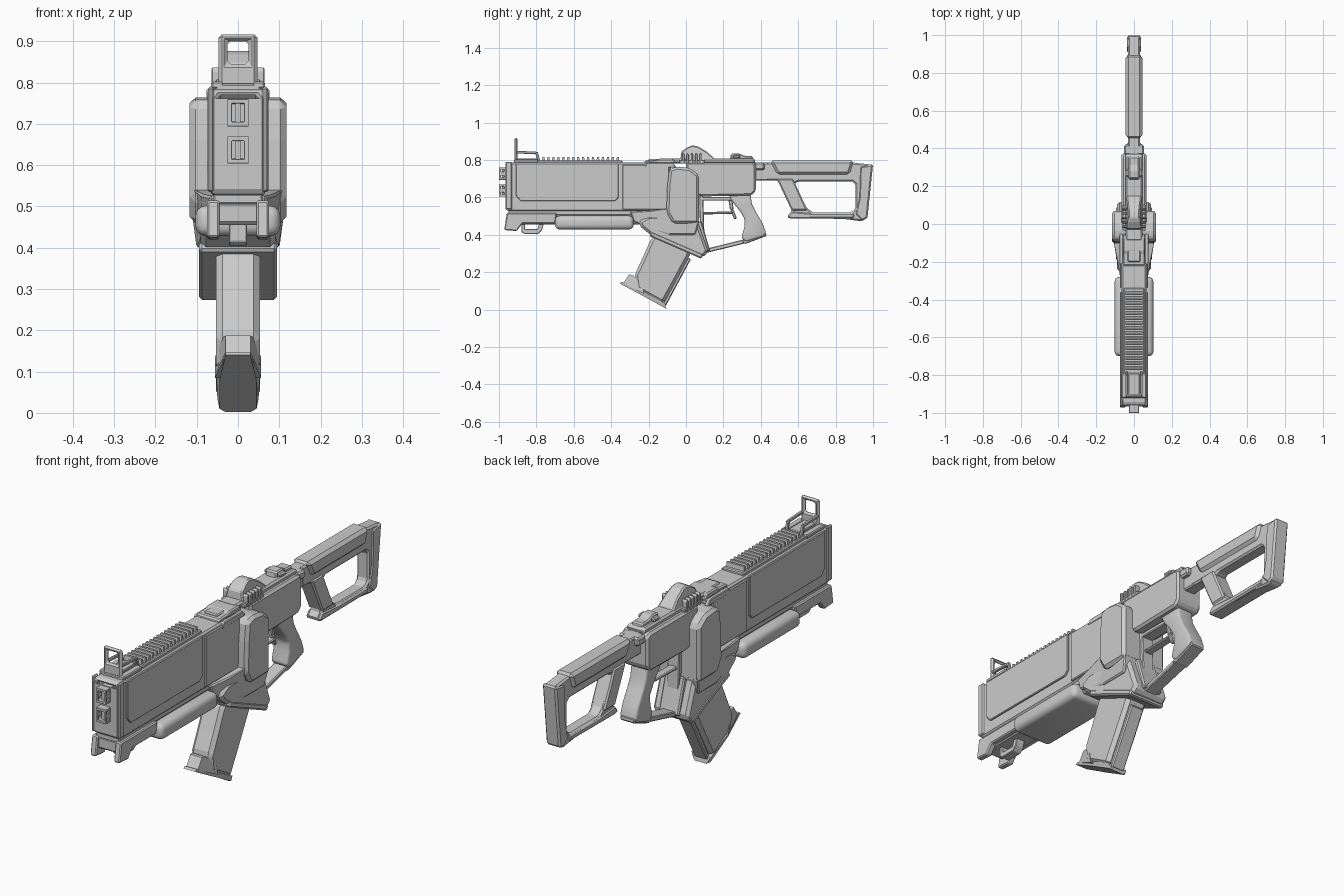
import bpy, bmesh, math
from mathutils import Vector


def finish(ob, bevel=0.0, seg=1, smooth=False):
    """Bake a bevel into the mesh and set the shading."""
    bpy.ops.object.select_all(action='DESELECT')
    bpy.context.view_layer.objects.active = ob
    ob.select_set(True)
    if bevel:
        m = ob.modifiers.new("bevel", 'BEVEL')
        m.width, m.segments = bevel, seg
        m.limit_method, m.angle_limit = 'ANGLE', math.radians(25)
        bpy.ops.object.modifier_apply(modifier=m.name)
    if smooth:
        bpy.ops.object.shade_smooth_by_angle(angle=math.radians(40))
    return ob


def prism(name, pts, w, bevel=0.0, seg=1, smooth=False, x=0.0, cuts=()):
    """Side profile (y, z[, half width]) extruded across x; cuts are removed."""
    bm = bmesh.new()
    sides = []
    for s in (-1, 1):
        sides.append([bm.verts.new((x + s * (p[2] if len(p) > 2 else w), p[0], p[1])) for p in pts])
    a, b = sides
    bm.faces.new(a)
    bm.faces.new(b[::-1])
    n = len(pts)
    for i in range(n):
        bm.faces.new((a[i], b[i], b[(i + 1) % n], a[(i + 1) % n]))
    bmesh.ops.recalc_face_normals(bm, faces=bm.faces)
    me = bpy.data.meshes.new(name)
    bm.to_mesh(me)
    bm.free()
    ob = bpy.data.objects.new(name, me)
    bpy.context.collection.objects.link(ob)
    for c in cuts:
        bpy.context.view_layer.objects.active = ob
        m = ob.modifiers.new("cut", 'BOOLEAN')
        m.operation, m.object, m.solver = 'DIFFERENCE', c, 'EXACT'
        bpy.ops.object.modifier_apply(modifier=m.name)
        bpy.data.objects.remove(c)
    return finish(ob, bevel, seg, smooth)


def box(name, x0, x1, y0, y1, z0, z1, bevel=0.0, **kw):
    return prism(name, [(y0, z0), (y1, z0), (y1, z1), (y0, z1)], abs(x1 - x0) / 2, bevel,
                 x=(x0 + x1) / 2, **kw)


def bar(name, p, q, t, w, bevel=0.004, x=0.0):
    """Flat bar between two (y, z) points, thickness t."""
    p, q = Vector(p), Vector(q)
    d = (q - p).normalized()
    n = Vector((-d.y, d.x)) * t / 2
    return prism(name, [p + n, q + n, q - n, p - n], w, bevel, x=x)


# Long front housing with a recessed muzzle face
recess = box("recess_cutter", -.05, .05, -1.1, -.93, .55, .77)
prism("front_housing", [(-.965, .535), (-.945, .525), (-.08, .525), (-.08, .775), (-.2, .785),
                        (-.95, .785), (-.965, .77)], .066, .008, cuts=[recess])
prism("housing_floor", [(-.95, .505), (-.1, .505), (-.1, .53), (-.95, .53)], .06, .004)
for s in (-1, 1):
    prism("side_panel", [(-.91, .61), (-.885, .58), (-.38, .58), (-.36, .60), (-.36, .78), (-.91, .78)],
          .006, .003, x=s * .068)
    box("rear_side_panel", s * .06, s * .074, -.34, -.09, .535, .775, .004)
    box("front_corner_post", s * .058, s * .073, -.966, -.93, .535, .79, .005)

# Twin muzzles
for z in (.637, .727):
    bores = [box("bore_cutter", -.015, .015, -1.1, -.97, z - .022, z + .022)]
    bores += [box("slot_cutter", -.05, .05, -.99, -.972, z + d - .006, z + d + .006) for d in (-.016, .016)]
    box("muzzle", -.026, .026, -1.0, -.92, z - .033, z + .033, .006, cuts=bores)
    box("muzzle_core", -.006, .006, -.985, -.96, z - .022, z + .022)

# Top rail with teeth
box("rail_base", -.055, .055, -.92, -.34, .78, .797, .004)
for i in range(16):
    y = -.77 + i * .0265
    prism("rail_tooth", [(y, .795), (y + .016, .795), (y + .013, .817), (y + .003, .817)], .045)

# Front sight: upright window frame and side braces
win = box("window_cutter", -.026, .026, -1, -.8, .845, .9)
box("front_sight_frame", -.047, .047, -.918, -.9, .79, .917, .008, cuts=[win])
box("front_sight_foot", -.03, .03, -.91, -.79, .795, .808, .003)
for s in (-1, 1):
    bar("front_sight_brace", (-.905, .842), (-.80, .837), .014, .007, .003, s * .038)
    bar("front_sight_strut", (-.80, .842), (-.785, .79), .014, .007, .003, s * .038)
    box("front_sight_base", s * .035, s * .065, -.92, -.79, .785, .803, .004)

# Underbarrel channel with two front legs
box("under_rail", -.055, .055, -.95, -.2, .455, .512, .008)
for s in (-1, 1):
    prism("front_leg", [(-.958, .515), (-.972, .425), (-.905, .42), (-.875, .46), (-.70, .46), (-.69, .515)],
          .015, .005, x=s * .06)
prism("sling_hook", [(-.88, .46), (-.88, .415), (-.865, .405), (-.79, .405), (-.77, .425), (-.76, .46),
                     (-.785, .46), (-.795, .43), (-.86, .43), (-.86, .46)], .022, .003)
box("foregrip_tube", -.103, .103, -.70, -.28, .428, .502, .026, seg=4, smooth=True)

# Central receiver collar and magazine well
prism("receiver_collar", [(.07, .46), (.07, .72), (.02, .757), (-.05, .765), (-.09, .75), (-.10, .66),
                          (-.105, .52), (-.07, .46)], .117, .014)
prism("well_fairing", [(-.30, .525, .07), (-.28, .47, .07), (-.21, .44, .09), (-.09, .40, .1), (.05, .40, .1),
                       (.07, .47, .112), (.06, .54, .112), (-.1, .54, .112), (-.2, .53, .09)], .1, .006)
prism("magazine_well", [(-.255, .47), (-.24, .44), (-.19, .40), (.088, .277), (.12, .31), (.068, .455),
                        (.06, .50), (-.2, .50)], .091, .014)
bar("well_lip", (-.19, .405), (.088, .284), .028, .094, .007)
bar("well_rear_rib", (.068, .47), (.115, .31), .03, .05, .006)

# Slanted magazine and base plate
prism("magazine", [(-.14, .44), (-.19, .37), (-.235, .27), (-.275, .185), (-.265, .11), (-.122, .03),
                   (-.05, .16), (.02, .29), (.04, .36)], .053, .016)
bar("magazine_spine", (.018, .275), (-.118, .022), .02, .034, .005)
prism("magazine_base", [(-.355, .14, .03), (-.345, .148, .03), (-.24, .10, .053), (-.112, .035, .05),
                        (-.105, .002, .03), (-.115, .01, .045), (-.24, .078, .045)], .05)
prism("magazine_toe", [(-.335, .14, .03), (-.305, .187, .03), (-.285, .185, .035), (-.235, .135, .056),
                       (-.225, .085, .056)], .05)

# Rear upper receiver
prism("rear_receiver", [(.0, .62), (.09, .605), (.35, .61), (.374, .635), (.374, .775), (.355, .787),
                        (.0, .787)], .066, .01)
prism("top_cover", [(-.10, .78), (.36, .78), (.374, .79), (.365, .808), (-.09, .808)], .046, .008)
prism("cover_step", [(-.225, .78), (-.22, .797), (-.16, .80), (-.14, .807), (-.07, .807), (-.05, .78)], .058, .006)
box("cover_block", -.035, .035, -.2, -.13, .79, .806, .005)
for s in (-1, 1):
    prism("cover_edge", [(-.22, .76), (-.21, .785), (-.07, .785), (-.05, .76)], .009, .003, x=s * .067)
prism("rear_latch", [(.235, .80), (.24, .833), (.285, .835), (.31, .822), (.355, .822), (.36, .80)], .028, .006)
box("latch_crossbar", -.044, .044, .25, .29, .806, .826, .006)

# Rear sight hump and cooling fins
prism("sight_hump", [(-.03, .80, .045), (-.025, .845, .038), (.01, .868, .03), (.035, .878, .03),
                     (.065, .872, .03), (.11, .845, .035), (.15, .81, .04), (.15, .79, .045)], .04, .006)
for s in (-1, 1):
    box("fin_base", s * .04, s * .062, -.035, .10, .78, .80, .004)
    for i in range(5):
        y = -.02 + i * .023
        prism("cooling_fin", [(y, .78), (y + .012, .78), (y + .012, .828), (y + .006, .838), (y, .828)],
              .013, .002, x=s * .051)

# Pistol grip, trigger and guard
prism("pistol_grip", [(.225, .62), (.245, .58), (.29, .525), (.315, .48), (.312, .44), (.296, .385), (.32, .362),
                      (.415, .392), (.428, .41), (.41, .46), (.375, .52), (.352, .565), (.345, .62)],
      .042, .016, seg=3, smooth=True)
prism("grip_cap", [(.30, .355), (.31, .378), (.428, .412), (.43, .393), (.32, .352)], .036, .004)
bar("guard_bottom", (.10, .312), (.315, .365), .022, .032)
bar("guard_front", (.08, .62), (.09, .33), .022, .03)
bar("guard_upper", (.08, .515), (.25, .518), .013, .02)
bar("trigger_plate", (.08, .592), (.26, .592), .02, .03)
bar("trigger_upper", (.235, .60), (.245, .535), .02, .011)
bar("trigger_lower", (.245, .535), (.265, .485), .016, .011)

# Skeleton shoulder stock
prism("stock_coupling", [(.36, .69), (.44, .69), (.44, .785), (.36, .785)], .03, .006)
box("coupling_collar", -.052, .052, .365, .42, .745, .785, .008)
hole = prism("hole_cutter", [(.578, .672), (.60, .685), (.89, .685), (.907, .67), (.907, .54), (.885, .52),
                             (.675, .52), (.645, .545)], .2)
prism("stock_frame", [(.42, .69), (.42, .785), (.88, .787), (.997, .775), (.967, .49), (.94, .472), (.84, .485),
                      (.57, .488), (.54, .498), (.567, .53), (.49, .69)], .031, .008, cuts=[hole])
prism("cheek_rest", [(.448, .797), (.488, .722), (.875, .722), (.898, .797)], .044, .014)
prism("butt_pad", [(.93, .765), (1.0, .777), (.97, .488), (.94, .475), (.905, .51), (.925, .60)], .036, .008)
prism("stock_toe", [(.54, .495), (.565, .525), (.68, .515), (.90, .515), (.90, .488), (.56, .486)], .036, .007)
prism("stock_strut", [(.485, .70), (.572, .70), (.65, .53), (.565, .53)], .037, .007)
